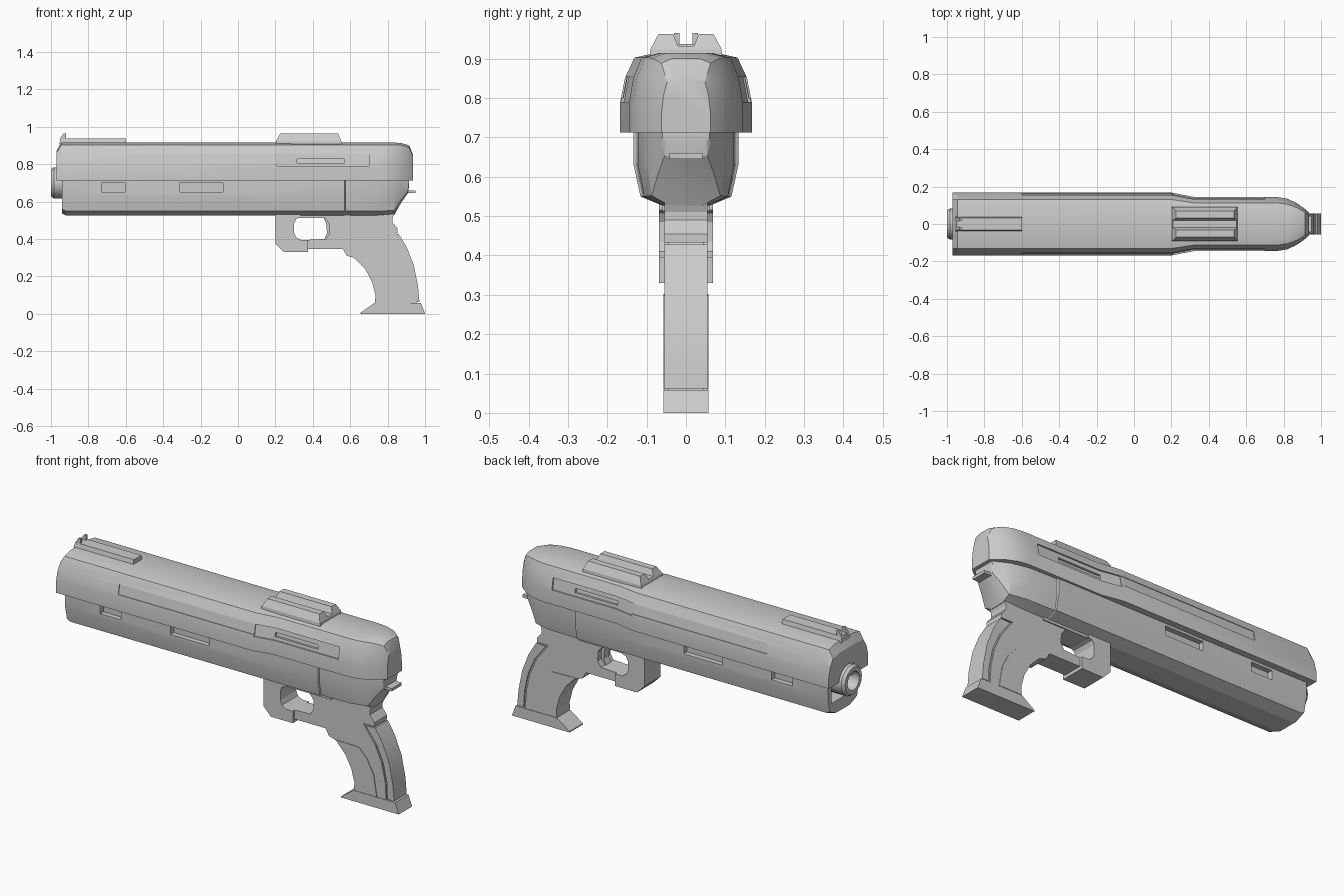
import bpy, bmesh, math

if "Cube" in bpy.data.objects:
    bpy.data.objects.remove(bpy.data.objects["Cube"])

def make(name, rings):
    """Skin a list of equal-length point rings and cap both ends."""
    bm = bmesh.new()
    vs = [[bm.verts.new(p) for p in r] for r in rings]
    n = len(vs[0])
    for a, b in zip(vs, vs[1:]):
        for i in range(n):
            bm.faces.new((a[i], a[(i + 1) % n], b[(i + 1) % n], b[i]))
    bm.faces.new(vs[0])
    bm.faces.new(vs[-1])
    bmesh.ops.recalc_face_normals(bm, faces=bm.faces)
    me = bpy.data.meshes.new(name)
    bm.to_mesh(me)
    bm.free()
    ob = bpy.data.objects.new(name, me)
    bpy.context.collection.objects.link(ob)
    return ob

def plate(name, pts, half, mid=0.0):
    """Side profile in x/z, extruded symmetrically in y about mid."""
    return make(name, [[(x, mid + s * half, z) for x, z in pts] for s in (-1, 1)])

def box(name, x0, x1, y0, y1, z0, z1):
    return plate(name, [(x0, z0), (x1, z0), (x1, z1), (x0, z1)], (y1 - y0) / 2, (y0 + y1) / 2)

def mirrored(x, half):
    """Close a half section of (y, z) points across y = 0."""
    return [(x, y, z) for y, z in half] + [(x, -y, z) for y, z in reversed(half)]

def activate(ob):
    bpy.ops.object.select_all(action='DESELECT')
    ob.select_set(True)
    bpy.context.view_layer.objects.active = ob

def cut(ob, cutter):
    activate(ob)
    m = ob.modifiers.new("cut", 'BOOLEAN')
    m.operation, m.solver, m.object = 'DIFFERENCE', 'EXACT', cutter
    bpy.ops.object.modifier_apply(modifier=m.name)
    bpy.data.objects.remove(cutter)

def smooth(ob, deg=22):
    activate(ob)
    bpy.ops.object.shade_smooth_by_angle(angle=math.radians(deg))

# Upper slide: stations of x, half width, top height
shape = [(1, 0), (1, .36), (.925, .68), (.78, .94), (.45, 1)]
stations = [(-.97, .168, .872), (-.945, .168, .915), (.2, .168, .915), (.32, .145, .915),
            (.76, .145, .915), (.82, .135, .915), (.87, .112, .914), (.915, .08, .9), (.935, .062, .85)]
slide = make("slide", [mirrored(x, [(w * f, .713 + (t - .713) * g) for f, g in shape])
                       for x, w, t in stations])

def width(x):
    return .168 - .023 * min(max((x - .2) / .12, 0), 1)

def side_cutter(xs, z0, z1, depth, s):
    """Cutter that follows the sloping slide flank."""
    rings = []
    for x in xs:
        w = width(x)
        a, b = [w * (1 - .075 * (z - .785) / .065) - depth for z in (z0, z1)]
        rings.append([(x, s * a, z0), (x, s * (w + .03), z0), (x, s * (w + .03), z1), (x, s * b, z1)])
    return make("flank_cutter", rings)

# Recessed flank strip, panel and inner slot
for s in (-1, 1):
    cut(slide, side_cutter((-.6, .19, .2, .21), .8, .853, .004, s))
    cut(slide, side_cutter((.209, .32, .7), .79, .853, .008, s))
    cut(slide, side_cutter((.315, .57), .806, .828, .02, s))
smooth(slide)

# Lower frame: stations of x, half width, bottom height
fshape = [(1, 1), (1, .55), (.87, .13), (.42, 0)]
fst = [(-.94, .133, .535), (-.92, .133, .525), (.57, .133, .525), (.574, .126, .525), (.74, .122, .525),
       (.835, .1, .527), (.87, .082, .59), (.908, .062, .645), (.915, .06, .685)]
frame = make("lower_frame", [mirrored(x, [(w * f, b + (.716 - b) * g) for f, g in fshape])
                             for x, w, b in fst])
for s in (-1, 1):
    for x0, x1 in ((-.73, -.605), (-.31, -.08)):
        y0, y1 = sorted((s * .105, s * .16))
        cut(frame, box("slot_cutter", x0, x1, y0, y1, .65, .7))
cut(frame, box("muzzle_recess_cutter", -1, -.86, -.1, .1, .6, .74))
smooth(frame)

# Barrel with open bore
def ring(x, r, n=16):
    return [(x, r * math.cos(2 * math.pi * i / n), .7 + r * math.sin(2 * math.pi * i / n)) for i in range(n)]
barrel = make("barrel", [ring(-.8, .083), ring(-.985, .083), ring(-1, .072), ring(-1, .05), ring(-.85, .05)])
smooth(barrel, 30)

# Sights
def loft_y(z, x0, x1, w):
    return [(x0, -w, z), (x1, -w, z), (x1, w, z), (x0, w, z)]
rear = make("rear_sight", [loft_y(.905, .2, .555, .092), loft_y(.925, .205, .552, .09), loft_y(.963, .225, .535, .07)])
cut(rear, make("sight_channel_cutter", [[(x, -.02, .932), (x, .02, .932), (x, .04, .98), (x, -.04, .98)]
                                        for x in (.1, .7)]))
make("front_sight_base", [loft_y(.905, -.955, -.597, .04), loft_y(.938, -.95, -.6, .032)])
for s in (-1, 1):
    plate("front_sight_prong", [(-.955, .93), (-.92, .93), (-.92, .965), (-.932, .965)], .007, s * .024)

# Rear latch tab
box("latch_tab", .89, .948, -.042, .042, .645, .66)

# Trigger guard and trigger
plate("trigger_guard", [(.2, .54), (.2, .375), (.245, .33), (.375, .33), (.375, .395), (.335, .395), (.31, .41),
                        (.3, .435), (.3, .485), (.312, .508), (.335, .516), (.335, .54)], .068)
box("guard_roof", .32, .6, -.06, .06, .513, .54)
plate("trigger", [(.45, .53), (.5, .53), (.5, .4), (.462, .402), (.476, .43), (.472, .48)], .022)

# Grip: body, inner core behind the groove, raised panel, backstrap and base
plate("grip_body", [(.44, .54), (.465, .51), (.488, .48), (.49, .43), (.47, .4), (.37, .395), (.37, .347),
                    (.56, .347), (.582, .31), (.62, .3), (.68, .24), (.717, .17), (.735, .1), (.732, .05),
                    (.922, .05), (.917, .15), (.895, .25), (.855, .34), (.785, .433), (.853, .433),
                    (.853, .455), (.825, .49), (.825, .51), (.845, .56)], .054)
plate("grip_core", [(.77, .44), (.84, .44), (.89, .36), (.93, .26), (.95, .15), (.955, .04), (.88, .04),
                    (.87, .15), (.84, .27)], .046)
plate("grip_panel", [(.622, .302), (.76, .3), (.81, .25), (.85, .17), (.868, .06), (.732, .06),
                     (.735, .1), (.717, .17), (.68, .24)], .057)
strap = plate("backstrap", [(.8, .425), (.858, .428), (.9, .36), (.94, .26), (.962, .15), (.97, .062), (.932, .062),
                            (.927, .15), (.905, .25), (.865, .34)], .054)
smooth(strap)
plate("grip_base", [(.655, 0), (1, 0), (.978, .058), (.73, .058), (.655, .006)], .057)
